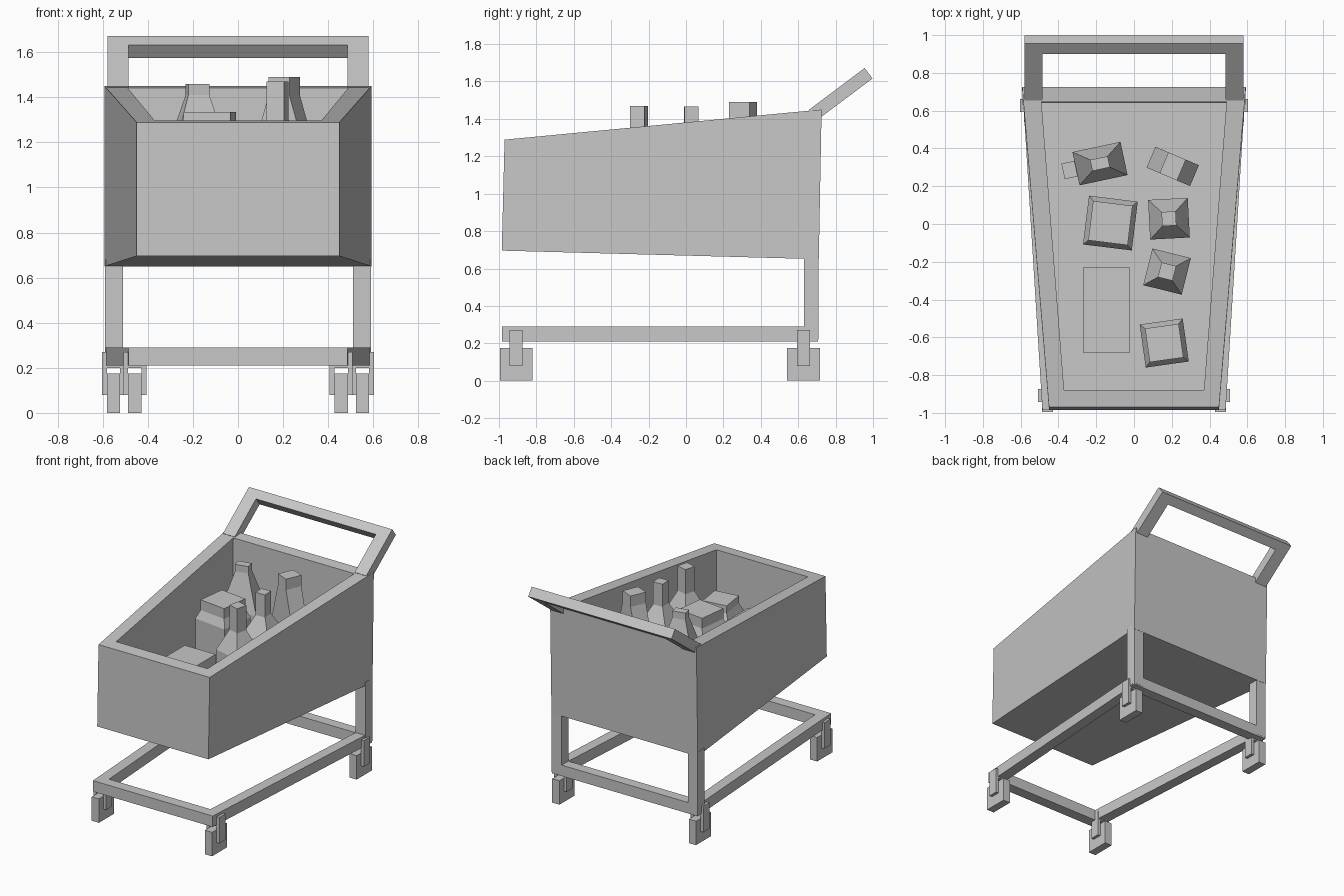
import bpy, bmesh, math
from mathutils import Matrix, Vector

cube = bpy.data.objects.get("Cube")
if cube:
    bpy.data.objects.remove(cube, do_unlink=True)

GREY = (0.57, 0.57, 0.57, 1)
mat = bpy.data.materials.new("light grey")
mat.use_nodes = True
mat.diffuse_color = GREY
mat.node_tree.nodes["Principled BSDF"].inputs["Base Color"].default_value = GREY


def loft(name, loops, closed=False):
    """Bridge equal-length point loops; cap the ends, or close into a ring."""
    bm = bmesh.new()
    rings = [[bm.verts.new(p) for p in loop] for loop in loops]
    n = len(rings[0])
    pairs = list(zip(rings, rings[1:]))
    if closed:
        pairs.append((rings[-1], rings[0]))
    else:
        bm.faces.new(rings[0])
        bm.faces.new(rings[-1])
    for a, b in pairs:
        for i in range(n):
            j = (i + 1) % n
            bm.faces.new((a[i], a[j], b[j], b[i]))
    bmesh.ops.recalc_face_normals(bm, faces=bm.faces)
    mesh = bpy.data.meshes.new(name)
    bm.to_mesh(mesh)
    bm.free()
    mesh.materials.append(mat)
    obj = bpy.data.objects.new(name, mesh)
    bpy.context.collection.objects.link(obj)
    return obj


def trapezoid(front_w, back_w, front_y, back_y, height):
    """Four corners, with z given by a height function of y."""
    zf, zb = height(front_y), height(back_y)
    return [(-front_w, front_y, zf), (front_w, front_y, zf),
            (back_w, back_y, zb), (-back_w, back_y, zb)]


def rect(w, d, z):
    return [(sx * w / 2, sy * d / 2, z) for sx, sy in ((-1, -1), (1, -1), (1, 1), (-1, 1))]


def box(name, centre, size):
    obj = loft(name, [rect(size[0], size[1], -size[2] / 2), rect(size[0], size[1], size[2] / 2)])
    obj.data.transform(Matrix.Translation(centre))
    return obj


# Tapered open basket with a sloping rim and floor
rim = lambda y: 1.45 + 0.095 * (y - 0.725)
under = lambda y: 0.65 - 0.027 * (y - 0.71)
floor = lambda y: under(y) + 0.08
loft("basket", [
    trapezoid(0.45, 0.592, -0.985, 0.71, under),
    trapezoid(0.45, 0.592, -0.97, 0.725, rim),
    trapezoid(0.37, 0.49, -0.88, 0.645, rim),
    trapezoid(0.37, 0.49, -0.88, 0.64, floor)])

# Base frame ring
low, high = (lambda y: 0.21), (lambda y: 0.29)
outer, inner = (0.485, 0.59, -0.985, 0.707), (0.41, 0.51, -0.905, 0.63)
loft("base_frame", [trapezoid(*outer, low), trapezoid(*outer, high),
                    trapezoid(*inner, high), trapezoid(*inner, low)], closed=True)

# Push handle: a U outline in its own plane, leaning back
along = Vector((0, 0.8, 0.6))
through = Vector((0, 0.6, -0.8))
base = Vector((0, 0.655, 1.447))
w, iw, length, bar = 0.58, 0.485, 0.375, 0.068
outline = [(-w, 0), (-w, length), (w, length), (w, 0),
           (iw, 0), (iw, length - bar), (-iw, length - bar), (-iw, 0)]
loft("push_handle", [[base + Vector((x, 0, 0)) + along * s + through * t for x, s in outline]
                     for t in (0, 0.07)])

# Rear legs and casters, mirrored left and right
for side, label in ((1, "left"), (-1, "right")):
    box(f"rear_leg_{label}", (side * 0.551, 0.67, 0.45), (0.08, 0.077, 0.46))
    for end, x, y in (("front", 0.458, -0.908), ("rear", 0.553, 0.628)):
        tag = f"{end}_{label}"
        box(f"wheel_{tag}", (side * x, y, 0.0875), (0.058, 0.175, 0.175))
        box(f"fork_top_{tag}", (side * x, y, 0.235), (0.1, 0.07, 0.07))
        for k in (-1, 1):
            box(f"fork_arm_{tag}", (side * x + k * 0.04, y, 0.175), (0.022, 0.07, 0.19))


# Groceries: stacked rectangular sections, turned and placed on the floor
def item(name, x, y, turn, sections):
    z0 = floor(y) - 0.01
    w0, d0, _ = sections[0]
    obj = loft(name, [rect(w0, d0, z0)] + [rect(*s) for s in sections])
    obj.data.transform(Matrix.Translation((x, y, 0)) @ Matrix.Rotation(math.radians(turn), 4, "Z"))
    return obj


def bottle(name, x, y, turn, body, neck, shoulder, neck_z, top):
    return item(name, x, y, turn, [(*body, shoulder), (*neck, neck_z), (*neck, top)])


bottle("jug", -0.18, 0.32, 12, (0.26, 0.18), (0.095, 0.06), 1.14, 1.41, 1.46)
bottle("flat_bottle", 0.205, 0.305, -23, (0.25, 0.12), (0.1, 0.12), 1.16, 1.41, 1.49)
bottle("middle_bottle", 0.185, 0.028, 3, (0.21, 0.21), (0.075, 0.075), 1.16, 1.3, 1.465)
bottle("front_bottle", 0.175, -0.252, -14, (0.21, 0.2), (0.08, 0.08), 1.14, 1.29, 1.47)
bottle("large_jar", -0.125, 0.005, -7, (0.26, 0.26), (0.21, 0.21), 1.2, 1.26, 1.335)
bottle("small_jar", 0.16, -0.63, 8, (0.23, 0.23), (0.18, 0.18), 0.98, 1.04, 1.095)
item("carton", -0.145, -0.455, 0, [(0.25, 0.45, 1.05)])

# Jug grip: a small bent bar beside the body
grip = Matrix.Translation((-0.18, 0.32, 0)) @ Matrix.Rotation(math.radians(12), 4, "Z")
profile = [(-0.12, 1.12), (-0.2, 1.12), (-0.2, 0.85), (-0.12, 0.85),
           (-0.12, 0.89), (-0.17, 0.89), (-0.17, 1.08), (-0.12, 1.08)]
loft("jug_grip", [[(x, y, z) for x, z in profile] for y in (-0.042, 0.042)]).data.transform(grip)
